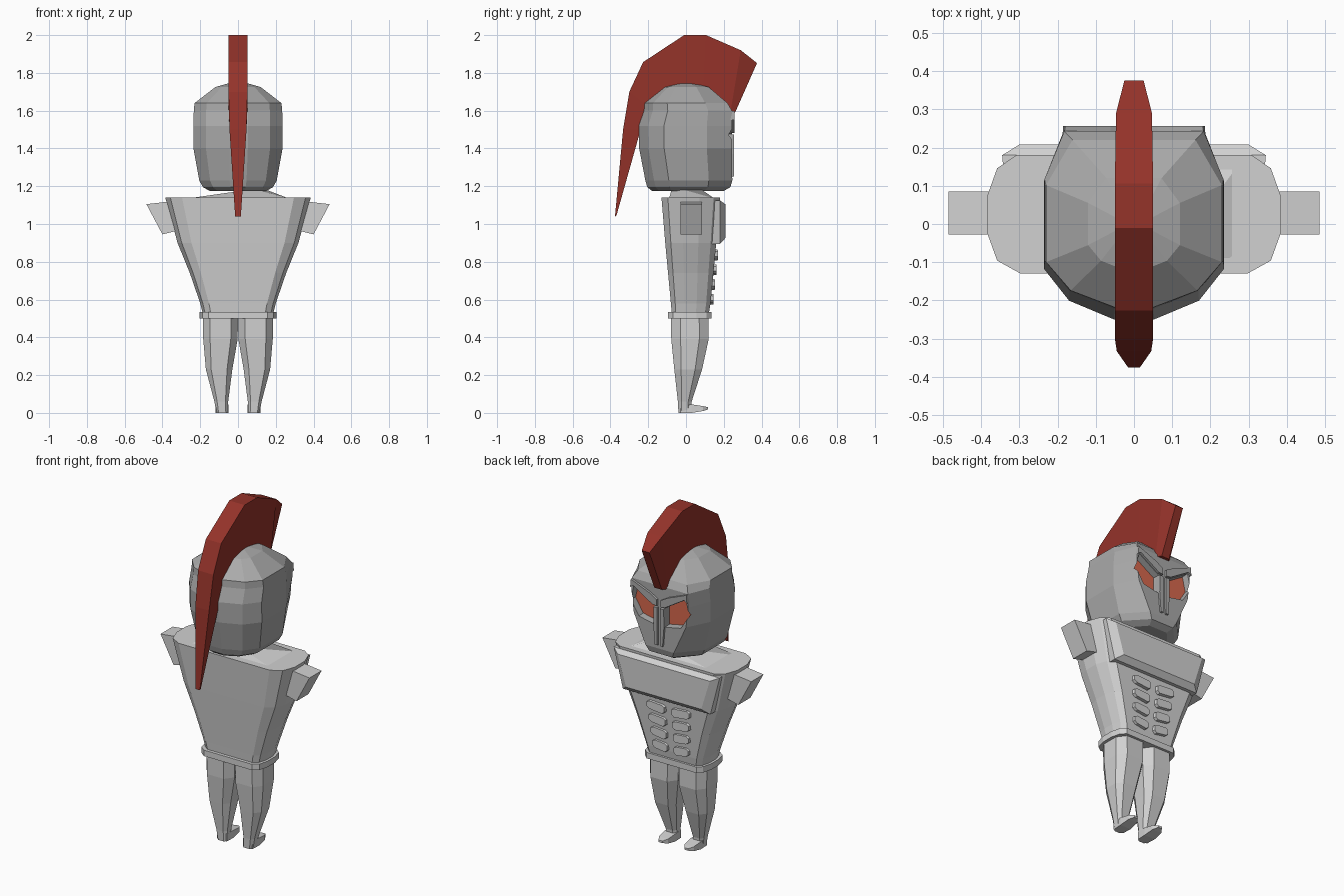
import bpy, bmesh

if "Cube" in bpy.data.objects:
    bpy.data.objects.remove(bpy.data.objects["Cube"])

def mat(name, col):
    m = bpy.data.materials.new(name)
    m.diffuse_color = (*col, 1)
    m.use_nodes = True
    m.node_tree.nodes["Principled BSDF"].inputs["Base Color"].default_value = m.diffuse_color
    return m

BODY = mat("pale_grey", (0.64, 0.64, 0.64))
HEAD = mat("helmet_grey", (0.40, 0.40, 0.40))
RED = mat("crest_red", (0.30, 0.033, 0.023))
EYE = mat("eye_orange", (0.68, 0.14, 0.075))

def loft(name, rings, m):
    """Skin a stack of equal-length point rings and cap both ends."""
    bm = bmesh.new()
    vs = [[bm.verts.new(p) for p in r] for r in rings]
    n = len(rings[0])
    for a, b in zip(vs, vs[1:]):
        for i in range(n):
            j = (i + 1) % n
            bm.faces.new((a[i], a[j], b[j], b[i]))
    bm.faces.new(vs[0])
    bm.faces.new(vs[-1])
    bmesh.ops.recalc_face_normals(bm, faces=bm.faces)
    me = bpy.data.meshes.new(name)
    bm.to_mesh(me)
    bm.free()
    me.materials.append(m)
    ob = bpy.data.objects.new(name, me)
    bpy.context.collection.objects.link(ob)
    return ob

def ring(half, hx, y0, y1, z, cx=0):
    """Symmetric plan outline; half = right-hand points, x in 0..1, y in -1..1."""
    c, h = (y0 + y1) / 2, (y1 - y0) / 2
    full = half + [(-x, y) for x, y in reversed(half)]
    return [(cx + x * hx, c + y * h, z) for x, y in full]

def plate(name, pts, ya, yb, m, s=1, inset=0.0):
    """Extrude an x,z outline along y, shrinking the outer end by inset."""
    cx = sum(p[0] for p in pts) / len(pts)
    cz = sum(p[1] for p in pts) / len(pts)
    k = 1 - inset
    return loft(name, [[(s * x, ya, z) for x, z in pts],
                       [(s * (cx + (x - cx) * k), yb, cz + (z - cz) * k) for x, z in pts]], m)

SOFT = [(.77, -1), (.93, -.78), (1, -.3), (1, .3), (.93, .78), (.8, 1)]
OCT = [(.6, -1), (1, -.5), (1, .5), (.6, 1)]
BOX = [(1, -1), (1, 1)]

# torso, tapering down to the waist
loft("torso", [ring(SOFT, *r) for r in [
    (.185, -.075, .12, .52), (.20, -.08, .13, .58), (.255, -.095, .145, .74),
    (.32, -.11, .16, .90), (.385, -.13, .18, 1.14)]], BODY)
loft("collar", [ring(BOX, .27, -.09, .15, 1.135), ring(OCT, .14, -.075, .13, 1.185),
                ring(OCT, .12, -.07, .12, 1.22)], BODY)
loft("belt", [ring(SOFT, .203, -.095, .135, z) for z in (.50, .535)], BODY)

# breast plate with chamfered edges
loft("breast_plate", [
    [(x, .12, z) for x, z in ((-.34, 1.125), (.34, 1.125), (.285, .895), (-.285, .895))],
    [(x, .18, z) for x, z in ((-.345, 1.125), (.345, 1.125), (.285, .895), (-.285, .895))],
    [(x, .208, z) for x, z in ((-.30, 1.105), (.30, 1.105), (.245, .925), (-.245, .925))]], BODY)

for s, side in ((1, "right"), (-1, "left")):
    # stomach pads: four rows, each a rounded pad on a rim
    for i in range(4):
        z, y, w = .835 - i * .078, .153 - i * .008, .15 - i * .008
        pad = [(.012, z - .018), (.03, z - .033), (w - .02, z - .022), (w, z - .008),
               (w, z + .022), (w - .02, z + .034), (.03, z + .027), (.012, z + .016)]
        plate(f"stomach_pad_{side}_{i}", pad, y - .04, y + .017, BODY, s, .18)

    # short shoulder stub
    stub = [(.31, 1.125), (.485, 1.105), (.40, .945), (.30, .97)]
    plate(f"arm_stub_{side}", stub, -.028, .085, BODY, s)

    # leg
    legs = [(.0, .185, -.08, .12, .51), (.002, .184, -.078, .12, .39),
            (.03, .17, -.062, .085, .23), (.052, .125, -.043, .03, .06),
            (.052, .115, -.04, .025, .0)]
    loft(f"leg_{side}", [ring(OCT, (b - a) / 2, y0, y1, z, s * (a + b) / 2)
                         for a, b, y0, y1, z in legs], BODY)

    # pointed foot
    loft(f"foot_{side}", [[(s * (.084 + x * w), y, z) for x, z in
                           ((-1, lo), (1, lo), (1, hi), (-1, hi))]
                          for y, w, lo, hi in ((-.03, .032, 0, .045), (.03, .035, 0, .045),
                                               (.09, .03, .01, .036), (.117, .012, .018, .03))], BODY)

# helmet: f is how wide the flat front is
def helmet_ring(hx, y0, y1, z, f):
    half = [(.22, -1), (.72, -.8), (1, -.46), (1, .46), (f, 1)]
    return ring(half, hx, y0, y1, z)

helmet = loft("helmet", [helmet_ring(*r) for r in [
    (.15, -.18, .20, 1.175, .4), (.185, -.205, .235, 1.195, .4),
    (.205, -.215, .245, 1.23, .45), (.236, -.248, .243, 1.40, .72),
    (.236, -.25, .243, 1.52, .78), (.234, -.222, .243, 1.60, .78),
    (.23, -.218, .22, 1.64, .7), (.12, -.12, .12, 1.725, .6),
    (.05, -.04, .04, 1.745, .6)]], HEAD)

# eye sockets cut into the helmet, with coloured floors
eye = [(.036, 1.475), (.165, 1.555), (.185, 1.47), (.135, 1.39), (.036, 1.37)]
helmet.data.materials.append(EYE)
for s in (1, -1):
    cutter = plate("eye_cutter", eye, .205, .30, HEAD, s, -.15)
    cutter.hide_render = True
    mod = helmet.modifiers.new("socket", 'BOOLEAN')
    mod.operation = 'DIFFERENCE'
    mod.solver = 'EXACT'
    mod.object = cutter
    bpy.context.view_layer.objects.active = helmet
    bpy.ops.object.modifier_apply(modifier=mod.name)
    bpy.data.objects.remove(cutter)
for f in helmet.data.polygons:
    if abs(f.center.y - .205) < .003 and f.normal.y > .98:
        f.material_index = 1

for s, side in ((1, "right"), (-1, "left")):
    # slanted brow and nose ridge
    brow = [(.008, 1.48), (.04, 1.485), (.17, 1.565), (.19, 1.55), (.185, 1.60), (.06, 1.55), (.008, 1.52)]
    plate(f"brow_{side}", brow, .20, .256, HEAD, s, .05)
    ridge = [(.008, 1.24), (.026, 1.24), (.036, 1.37), (.034, 1.485), (.008, 1.485)]
    plate(f"nose_ridge_{side}", ridge, .20, .255, HEAD, s, .1)

# crest: outer point, inner point, half width
crest = [((-.376, 1.04), (-.368, 1.045), .015), ((-.333, 1.5), (-.24, 1.5), .045),
         ((-.30, 1.70), (-.19, 1.61), .05), ((-.227, 1.857), (-.11, 1.68), .05),
         ((-.01, 2.0), (-.01, 1.71), .05), ((.106, 2.0), (.09, 1.68), .05),
         ((.29, 1.92), (.235, 1.59), .047), ((.376, 1.852), (.26, 1.59), .025)]
loft("crest", [[(-w, *o), (w, *o), (w, *i), (-w, *i)] for o, i, w in crest], RED)
